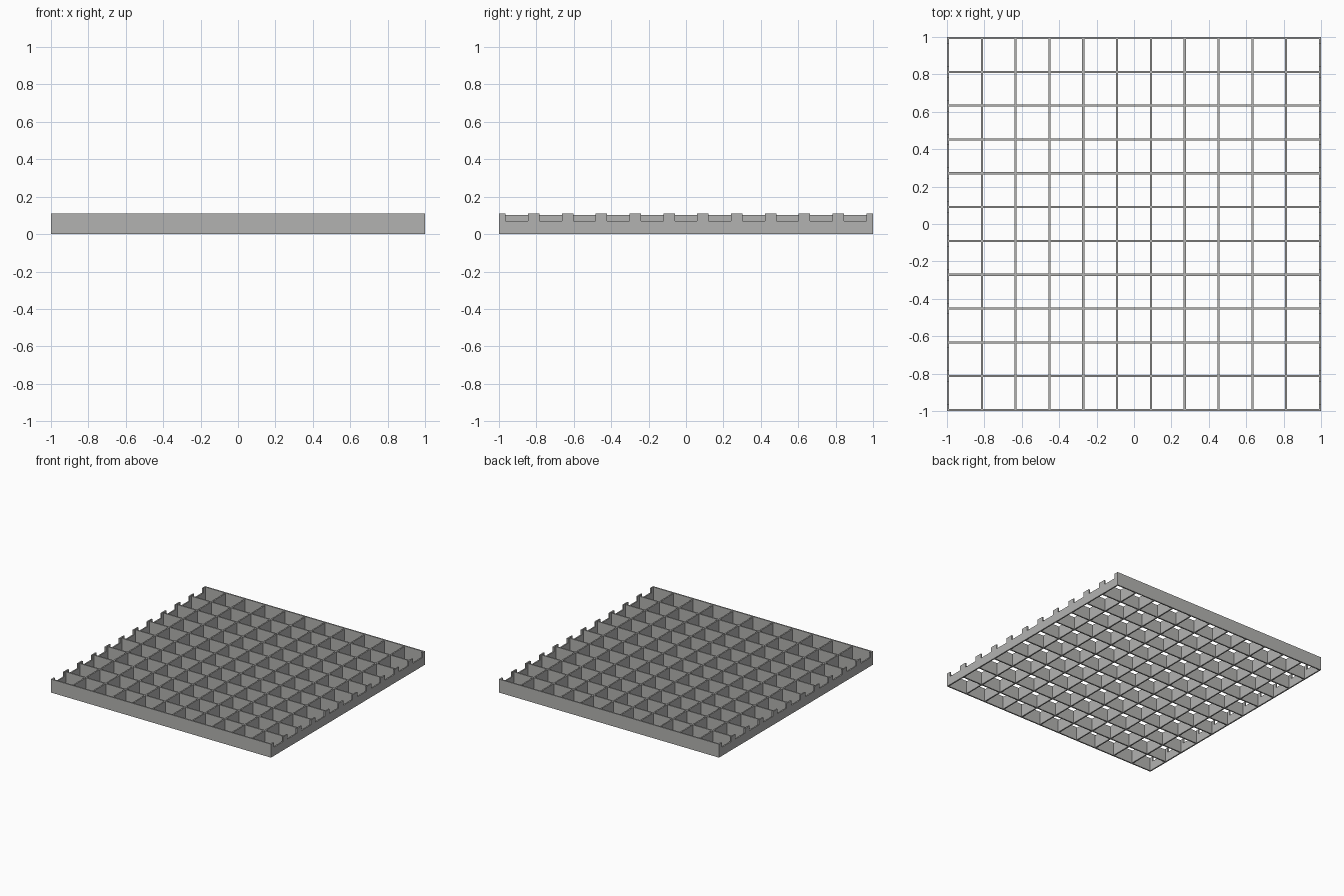
import bpy
import bmesh
from mathutils import Matrix, Vector

cube = bpy.data.objects.get("Cube")
if cube:
    bpy.data.objects.remove(cube, do_unlink=True)

CELLS = 11
THICK = 0.011            # wall thickness
PITCH = (2 - THICK) / CELLS
HEIGHT = 0.11            # outer frame height
INNER = 0.103            # inner lattice height
NOTCH_Z = 0.071          # notch floor
NOTCH_HALF = 0.06        # half notch width
EDGE = 1 - THICK / 2     # centre line of the outer walls

grey = bpy.data.materials.new("matte grey")
grey.use_nodes = True
grey.diffuse_color = (0.45, 0.45, 0.44, 1)
grey.node_tree.nodes["Principled BSDF"].inputs["Base Color"].default_value = grey.diffuse_color


def finish(name, bm):
    bmesh.ops.recalc_face_normals(bm, faces=bm.faces)
    mesh = bpy.data.meshes.new(name)
    bm.to_mesh(mesh)
    bm.free()
    mesh.materials.append(grey)
    obj = bpy.data.objects.new(name, mesh)
    bpy.context.collection.objects.link(obj)
    return obj


def add_box(bm, centre, size):
    matrix = Matrix.Translation(centre) @ Matrix.Diagonal((*size, 1))
    bmesh.ops.create_cube(bm, size=1, matrix=matrix)


# Inner lattice: slats both ways, ending at the inner faces of the frame
steps = [PITCH * (i - CELLS / 2) for i in range(1, CELLS)]
span = 2 - 2 * THICK
bm = bmesh.new()
for s in steps:
    add_box(bm, (0, s, INNER / 2), (span, THICK, INNER))
finish("cross_slats", bm)
bm = bmesh.new()
for s in steps:
    add_box(bm, (s, 0, INNER / 2), (THICK, span, INNER))
finish("long_slats", bm)

# Plain front and back walls
for name, side in (("front_wall", -1), ("back_wall", 1)):
    bm = bmesh.new()
    add_box(bm, (0, side * EDGE, HEIGHT / 2), (2, THICK, HEIGHT))
    finish(name, bm)

# Notched side walls: comb profile with one notch per cell
inside = 1 - THICK
profile = [(-inside, 0), (-inside, HEIGHT)]
for i in range(CELLS):
    c = PITCH * (i - (CELLS - 1) / 2)
    a, b = c - NOTCH_HALF, c + NOTCH_HALF
    profile += [(a, HEIGHT), (a, NOTCH_Z), (b, NOTCH_Z), (b, HEIGHT)]
profile += [(inside, HEIGHT), (inside, 0)]
for name, x in (("left_wall", EDGE), ("right_wall", -EDGE)):
    bm = bmesh.new()
    face = bm.faces.new([bm.verts.new((x - THICK / 2, y, z)) for y, z in profile])
    result = bmesh.ops.extrude_face_region(bm, geom=[face], use_keep_orig=True)
    moved = [v for v in result["geom"] if isinstance(v, bmesh.types.BMVert)]
    bmesh.ops.translate(bm, verts=moved, vec=Vector((THICK, 0, 0)))
    finish(name, bm)
